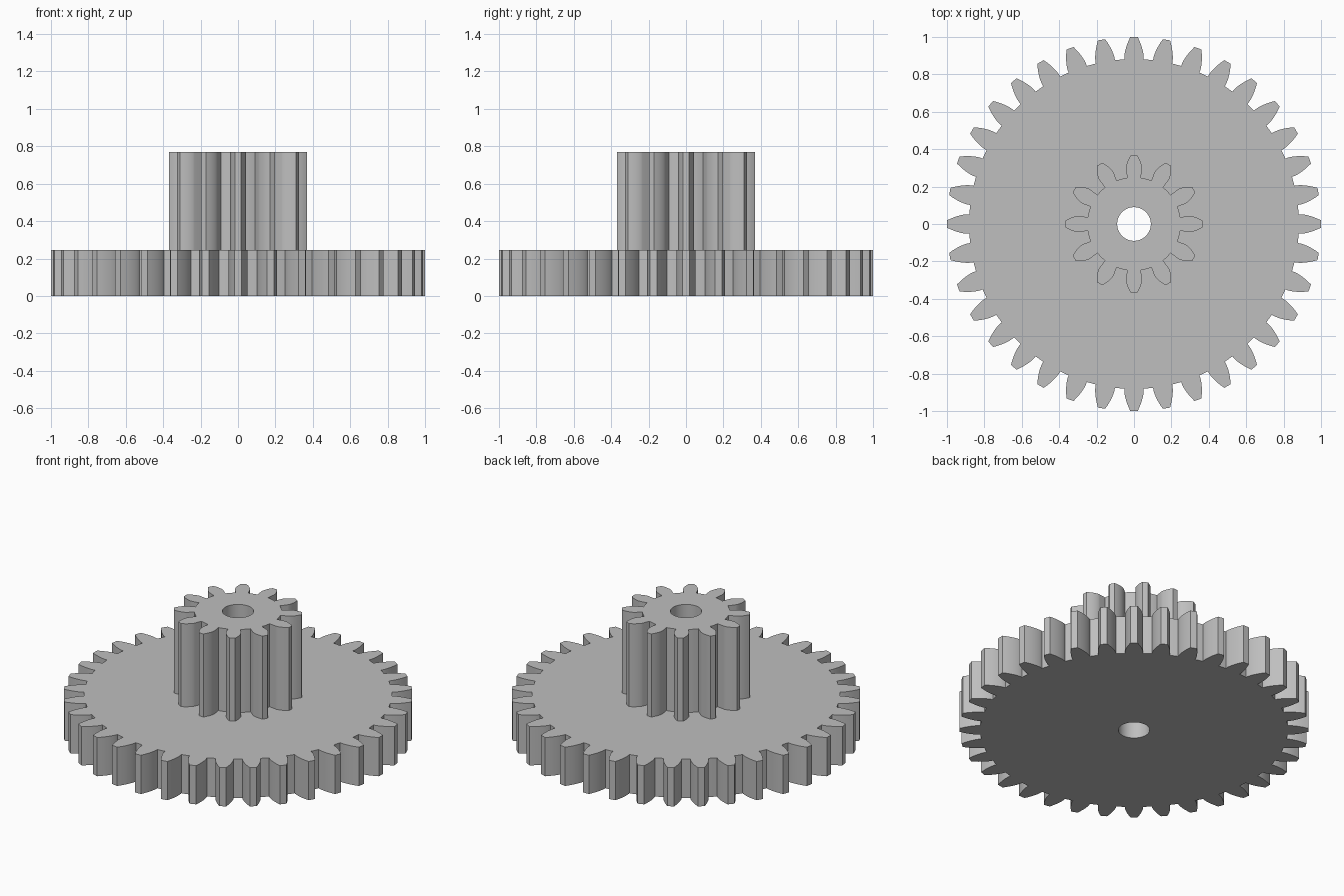
import bpy
import bmesh
from math import acos, cos, sin, pi, radians, sqrt, tan

if "Cube" in bpy.data.objects:
    bpy.data.objects.remove(bpy.data.objects["Cube"], do_unlink=True)

MODULE = 2 / 38
PRESSURE = radians(20)
BORE = 0.09

grey = bpy.data.materials.new("plain grey")
grey.use_nodes = True
grey.diffuse_color = (0.52, 0.52, 0.52, 1)
grey.node_tree.nodes["Principled BSDF"].inputs["Base Color"].default_value = grey.diffuse_color


def polar(r, a):
    return r * cos(a), r * sin(a)


def involute(angle):
    return tan(angle) - angle


def gear_profile(teeth, steps=8):
    """Outline of a spur gear with involute flanks."""
    pitch = MODULE * teeth / 2
    tip, root = pitch + MODULE, pitch - 1.25 * MODULE
    base = pitch * cos(PRESSURE)
    base_half = pi / (2 * teeth) + involute(PRESSURE)
    flank = [(root, base_half)]
    for i in range(steps + 1):
        r = base + (tip - base) * (i / steps) ** 1.5
        flank.append((r, base_half - involute(acos(min(1, base / r)))))
    points = []
    for t in range(teeth):
        centre = 2 * pi * t / teeth
        points += [polar(r, centre - a) for r, a in flank]
        points.append(polar(tip, centre))
        points += [polar(r, centre + a) for r, a in reversed(flank)]
        # root arc up to the next tooth
        gap = 2 * pi / teeth - 2 * base_half
        points += [polar(root, centre + base_half + gap * k / 4) for k in (1, 2, 3)]
    return points


def make_gear(name, teeth, low, high, bottom_cap):
    bm = bmesh.new()
    bore = [polar(BORE, 2 * pi * i / 48) for i in range(48)]
    rims = {low: [], high: []}
    for loop in (gear_profile(teeth), bore):
        rings = {z: [bm.verts.new((x, y, z)) for x, y in loop] for z in (low, high)}
        a, b = rings[low], rings[high]
        # tooth sides and bore wall
        for i in range(len(loop)):
            j = (i + 1) % len(loop)
            bm.faces.new((a[i], a[j], b[j], b[i]))
            for z, ring in rings.items():
                rims[z].append(bm.edges.get((ring[i], ring[j])))
    # flat ends with the bore left open
    for z in ((low, high) if bottom_cap else (high,)):
        bmesh.ops.triangle_fill(bm, edges=rims[z], use_beauty=True, normal=(0, 0, 1))
    bmesh.ops.recalc_face_normals(bm, faces=bm.faces)
    mesh = bpy.data.meshes.new(name)
    bm.to_mesh(mesh)
    bm.free()
    mesh.materials.append(grey)
    gear = bpy.data.objects.new(name, mesh)
    bpy.context.collection.objects.link(gear)
    bpy.ops.object.select_all(action="DESELECT")
    gear.select_set(True)
    bpy.context.view_layer.objects.active = gear
    bpy.ops.object.shade_smooth_by_angle(angle=radians(30))


make_gear("large_gear", 36, 0, 0.245, True)
make_gear("pinion", 12, 0.245, 0.77, False)
